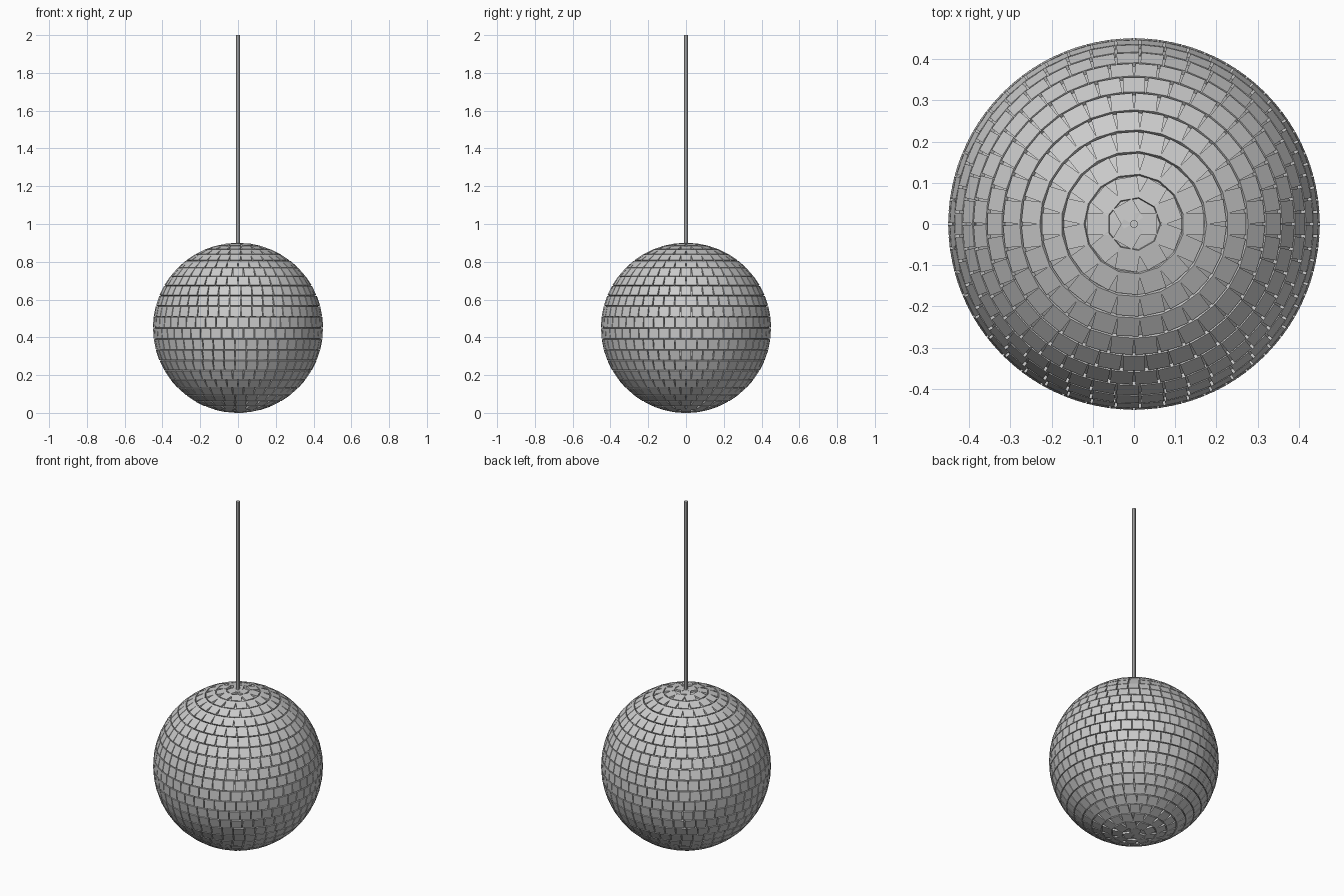
import bpy, bmesh, math
from mathutils import Matrix, Vector

if "Cube" in bpy.data.objects:
    bpy.data.objects.remove(bpy.data.objects["Cube"])

R = 0.449          # outer radius of the mirrored ball
ROWS = 24
THICK = 0.012
C = Vector((0, 0, 0.45))

# Inner ball
bpy.ops.mesh.primitive_uv_sphere_add(segments=48, ring_count=24, radius=R - 0.009, location=C)
core = bpy.context.object
core.name = "ball_core"
bpy.ops.object.shade_smooth_by_angle()

# Mirror tiles: flat square boxes in rows of latitude
bm = bmesh.new()
step = math.pi / ROWS
pitch = R * step
size = pitch * 0.92
for row in range(ROWS):
    polar = (row + 0.5) * step
    count = max(3, round(2 * math.pi * math.sin(polar) / step))
    for i in range(count):
        az = 2 * math.pi * (i + 0.5 * (row % 2)) / count
        m = (Matrix.Translation(C) @ Matrix.Rotation(az, 4, 'Z') @ Matrix.Rotation(polar, 4, 'Y')
             @ Matrix.Translation((0, 0, R - THICK / 2)) @ Matrix.Diagonal((size, size, THICK, 1)))
        bmesh.ops.create_cube(bm, size=1, matrix=m)
mesh = bpy.data.meshes.new("mirror_tiles")
bm.to_mesh(mesh)
bm.free()
bpy.context.collection.objects.link(bpy.data.objects.new("mirror_tiles", mesh))

# Hanging rod
bpy.ops.mesh.primitive_cylinder_add(vertices=8, radius=0.01, depth=1.12, location=(0, 0, 1.44))
bpy.context.object.name = "hanging_rod"
